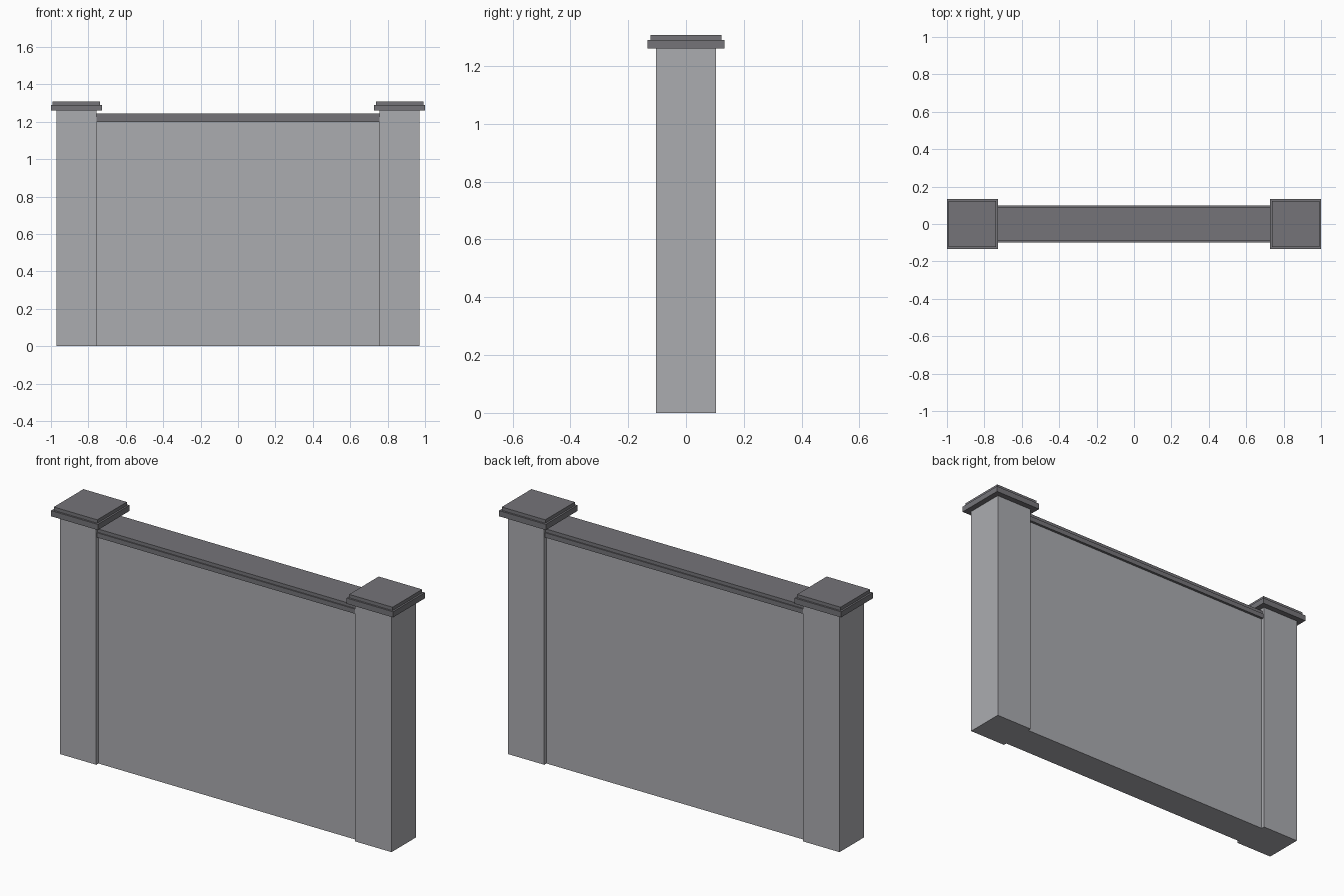
import bpy

if "Cube" in bpy.data.objects:
    bpy.data.objects.remove(bpy.data.objects["Cube"])


def make_material(name, rgb):
    mat = bpy.data.materials.new(name)
    mat.diffuse_color = (*rgb, 1.0)
    mat.use_nodes = True
    mat.node_tree.nodes["Principled BSDF"].inputs["Base Color"].default_value = mat.diffuse_color
    return mat


wall_grey = make_material("light grey wall", (0.407, 0.412, 0.434))
cap_grey = make_material("dark grey capping", (0.178, 0.175, 0.191))


def box(name, x, half_x, half_y, z0, z1, mat):
    """Box centred on (x, 0), reaching from z0 to z1."""
    bpy.ops.mesh.primitive_cube_add(size=2, location=(x, 0, (z0 + z1) / 2))
    obj = bpy.context.object
    obj.name = name
    obj.scale = (half_x, half_y, (z1 - z0) / 2)
    bpy.ops.object.transform_apply(location=True, rotation=False, scale=True)
    obj.data.materials.append(mat)
    return obj


# Wall panel with a stepped coping along its top
box("wall_panel", 0, 0.757, 0.085, 0.0, 1.2, wall_grey)
box("coping_lower", 0, 0.757, 0.098, 1.2, 1.225, cap_grey)
box("coping_upper", 0, 0.757, 0.092, 1.225, 1.243, cap_grey)

# End pillars with two-step caps
for side, label in ((-1, "left"), (1, "right")):
    x = side * 0.8635
    box(f"{label}_pillar", x, 0.1065, 0.103, 0.0, 1.26, wall_grey)
    box(f"{label}_cap_lower", x, 0.1365, 0.133, 1.26, 1.29, cap_grey)
    box(f"{label}_cap_upper", x, 0.127, 0.1235, 1.29, 1.308, cap_grey)
